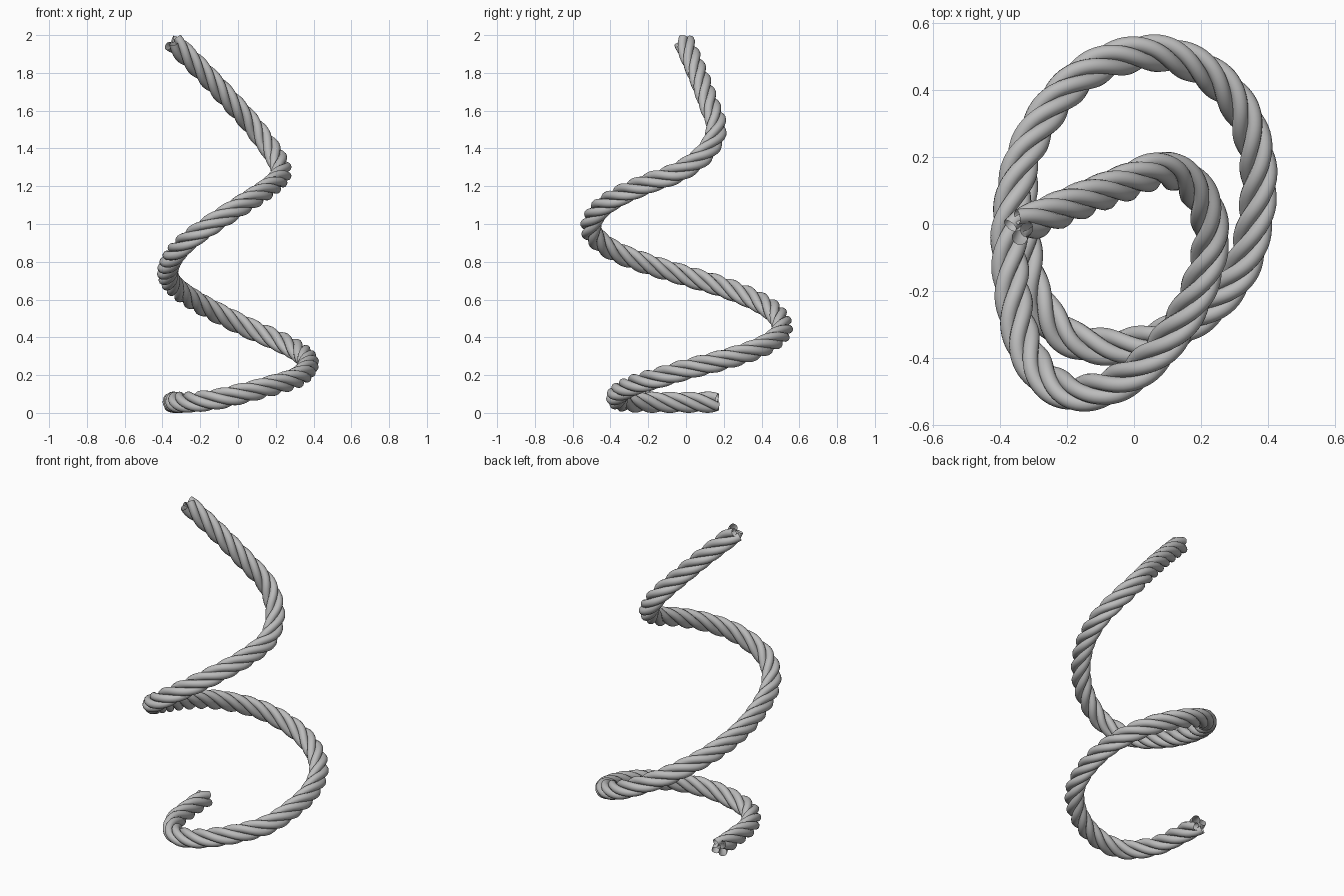
import bpy
import math
from mathutils import Vector

cube = bpy.data.objects.get("Cube")
if cube:
    bpy.data.objects.remove(cube, do_unlink=True)

STRANDS = 4
LAY_RADIUS = 0.033      # distance of each strand from the rope centre
STRAND_RADIUS = 0.0235
PITCH = 0.4             # rope length per full twist
STEPS = 14              # samples between path points

# Centre line of the coiled rope, from the floor end to the top end
PATH = [Vector(p) for p in (
    (-.345, .165, .057), (-.335, 0, .056), (-.31, -.18, .056), (-.22, -.32, .06),
    (-.1, -.365, .075), (.05, -.35, .11), (.2, -.27, .15), (.31, -.15, .185),
    (.36, 0, .23), (.37, .175, .275), (.32, .34, .325), (.215, .455, .38),
    (.065, .51, .445), (-.1, .475, .525), (-.23, .37, .595), (-.33, .2, .665),
    (-.37, 0, .725), (-.365, -.18, .78), (-.33, -.355, .845), (-.26, -.465, .915),
    (-.16, -.505, .985), (-.02, -.46, 1.075), (.1, -.35, 1.15), (.19, -.2, 1.215),
    (.23, -.04, 1.275), (.2, .08, 1.355), (.14, .145, 1.44), (.07, .16, 1.53),
    (-.02, .125, 1.63), (-.17, .065, 1.79), (-.345, -.01, 1.965))]


def smooth_path(points):
    """Catmull-Rom samples through the given points."""
    ends = [points[0] * 2 - points[1]] + points + [points[-1] * 2 - points[-2]]
    samples = []
    for a, b, c, d in zip(ends, ends[1:], ends[2:], ends[3:]):
        for i in range(STEPS):
            t = i / STEPS
            samples.append(0.5 * (2 * b + (c - a) * t
                                  + (2 * a - 5 * b + 4 * c - d) * t * t
                                  + (3 * b - a - 3 * c + d) * t ** 3))
    return samples + [points[-1]]


def frames_along(samples):
    """Centre, two side axes and travelled length, without added twist."""
    last = len(samples) - 1
    side = Vector((0, 0, 1))
    length = 0.0
    frames = []
    for i, point in enumerate(samples):
        tangent = (samples[min(i + 1, last)] - samples[max(i - 1, 0)]).normalized()
        side = (side - tangent * side.dot(tangent)).normalized()
        if i:
            length += (point - samples[i - 1]).length
        frames.append((point, side.copy(), tangent.cross(side), length))
    return frames


def make_strand(name, frames, phase, material):
    """One round strand winding right-handed around the centre line."""
    curve = bpy.data.curves.new(name, "CURVE")
    curve.dimensions = "3D"
    curve.bevel_depth = STRAND_RADIUS
    curve.bevel_resolution = 4
    spline = curve.splines.new("POLY")
    spline.points.add(len(frames) - 1)
    for target, (centre, side, up, length) in zip(spline.points, frames):
        angle = phase + math.tau * length / PITCH
        offset = side * math.cos(angle) + up * math.sin(angle)
        target.co = (*(centre + offset * LAY_RADIUS), 1)
    curve.materials.append(material)
    strand = bpy.data.objects.new(name, curve)
    bpy.context.collection.objects.link(strand)

    # Turn the swept curve into a smooth mesh tube
    bpy.ops.object.select_all(action="DESELECT")
    strand.select_set(True)
    bpy.context.view_layer.objects.active = strand
    bpy.ops.object.convert(target="MESH")
    bpy.ops.object.shade_smooth()


# Rope colour
grey = bpy.data.materials.new("rope_grey")
grey.use_nodes = True
colour = (0.5, 0.5, 0.5, 1)
grey.diffuse_color = colour
grey.node_tree.nodes["Principled BSDF"].inputs["Base Color"].default_value = colour

# Twisted strands
rope_frames = frames_along(smooth_path(PATH))
for n in range(STRANDS):
    phase = math.tau * (n + 0.5) / STRANDS
    make_strand(f"rope_strand_{n + 1}", rope_frames, phase, grey)
